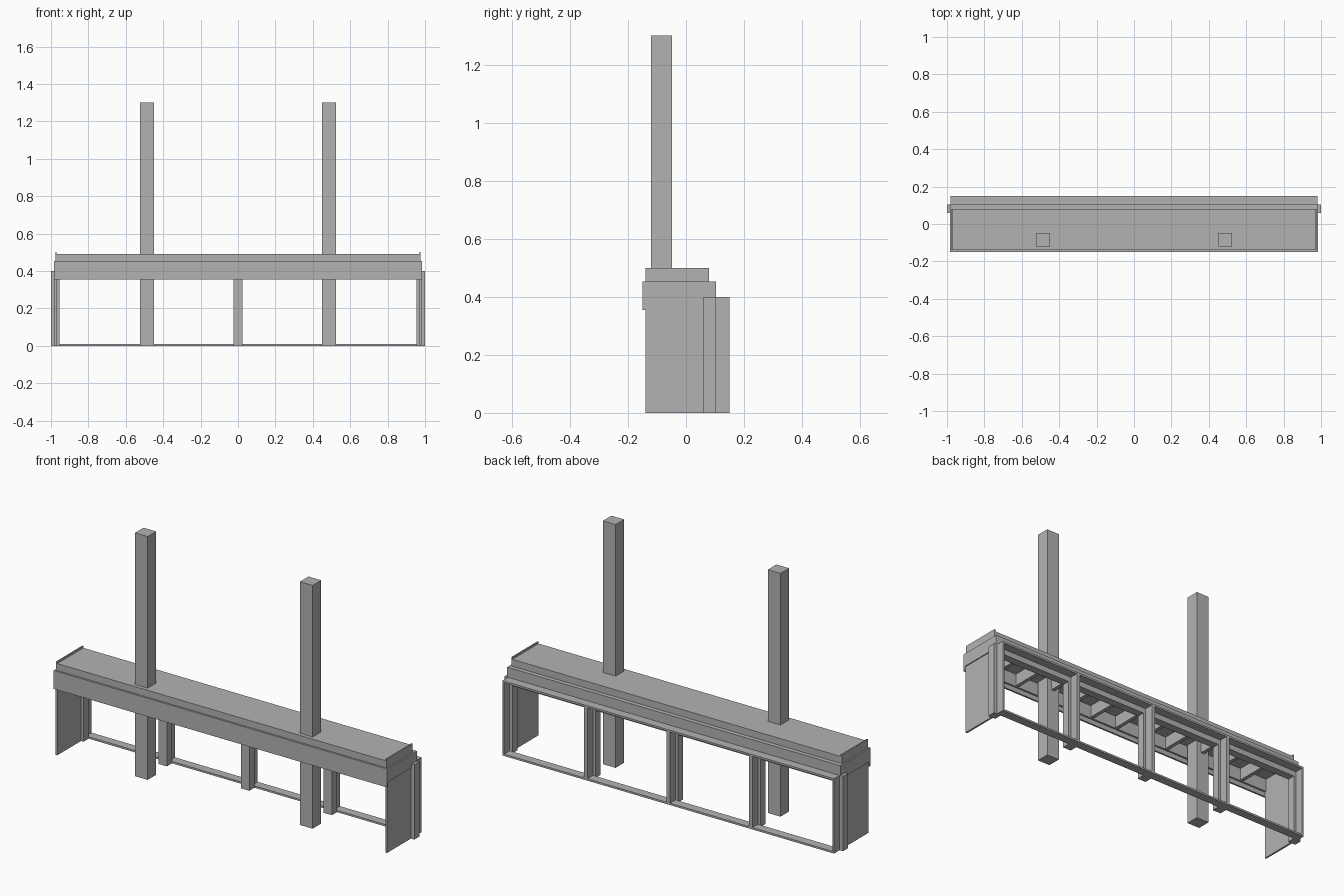
import bpy

if "Cube" in bpy.data.objects:
    bpy.data.objects.remove(bpy.data.objects["Cube"])

grey = bpy.data.materials.new("plain grey")
grey.use_nodes = True
grey.diffuse_color = (0.45, 0.45, 0.45, 1)
grey.node_tree.nodes["Principled BSDF"].inputs["Base Color"].default_value = (0.45, 0.45, 0.45, 1)


def box(name, x, y, z):
    """Axis-aligned box from three (low, high) ranges."""
    bpy.ops.mesh.primitive_cube_add(size=1, location=[sum(r) / 2 for r in (x, y, z)])
    ob = bpy.context.object
    ob.name = name
    ob.scale = [r[1] - r[0] for r in (x, y, z)]
    bpy.ops.object.transform_apply(location=False, rotation=False, scale=True)
    ob.data.materials.append(grey)
    return ob


def upright(name, x, width, y, z):
    return box(name, (x - width / 2, x + width / 2), y, z)


def pair(name, x, y, z):
    """The same box on the model's left and right."""
    box("left_" + name, x, y, z)
    box("right_" + name, (-x[1], -x[0]), y, z)


BAY = 0.488

# Tall columns through the roof
pair("column", (0.45, 0.525), (-0.12, -0.048), (0, 1.3))

# Roof deck with its edge boards and raised end plates
box("roof_deck", (-0.97, 0.97), (-0.14, 0.08), (0.45, 0.49))
box("front_edge_board", (-0.97, 0.97), (-0.14, -0.13), (0.38, 0.45))
box("back_edge_board", (-0.97, 0.97), (0.07, 0.08), (0.38, 0.45))
pair("end_plate", (0.97, 0.977), (-0.14, 0.08), (0.38, 0.5))

# Fascia wrapped around the roof edge
box("front_fascia", (-0.985, 0.985), (-0.15, -0.14), (0.355, 0.453))
box("back_fascia", (-0.985, 0.985), (0.08, 0.103), (0.38, 0.453))
pair("end_fascia", (0.977, 0.985), (-0.14, 0.08), (0.38, 0.453))

# Joists under the deck
for i in range(-5, 6):
    upright("joist", i * BAY / 3, 0.02, (-0.13, 0.07), (0.385, 0.45))

# End walls
pair("end_wall", (0.97, 0.98), (-0.14, 0.06), (0, 0.38))

# Posts and header behind the glazing frame
for i in (-1, 0, 1):
    upright("post", i * BAY, 0.05, (0.06, 0.103), (0, 0.38))
pair("end_post", (0.955, 1.0), (0.06, 0.103), (0, 0.4))
box("header", (-0.955, 0.955), (0.06, 0.103), (0.36, 0.38))

# Thin glazing frame at the back
box("frame_sill", (-0.98, 0.98), (0.103, 0.15), (0, 0.01))
box("frame_head", (-0.98, 0.98), (0.103, 0.15), (0.39, 0.4))
for i in (-1, 0, 1):
    upright("mullion", i * BAY, 0.02, (0.103, 0.15), (0.01, 0.39))
pair("frame_jamb", (0.97, 0.98), (0.103, 0.15), (0.01, 0.39))
